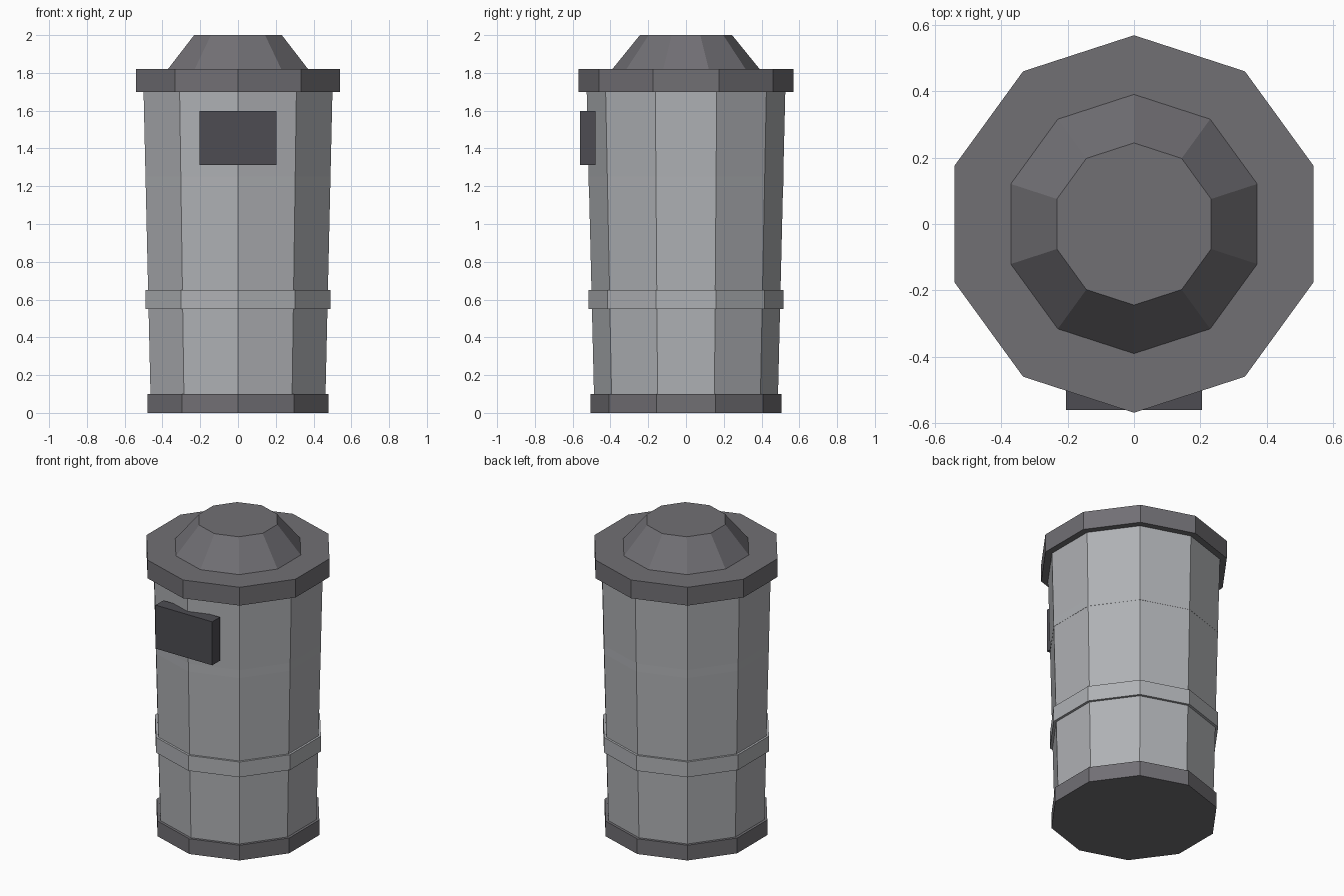
import bpy
import math

if "Cube" in bpy.data.objects:
    bpy.data.objects.remove(bpy.data.objects["Cube"], do_unlink=True)

SIDES = 10


def make_material(name, color):
    mat = bpy.data.materials.new(name)
    mat.use_nodes = True
    mat.diffuse_color = (*color, 1)
    mat.node_tree.nodes["Principled BSDF"].inputs["Base Color"].default_value = (*color, 1)
    return mat


body_grey = make_material("body grey", (0.43, 0.44, 0.46))
trim_grey = make_material("trim grey", (0.165, 0.16, 0.175))
slot_grey = make_material("slot dark grey", (0.075, 0.073, 0.085))


def drum(name, bottom, top, r_bottom, r_top, mat):
    """Flat-sided drum with a corner pointing to the front and the back."""
    bpy.ops.mesh.primitive_cone_add(
        vertices=SIDES, radius1=r_bottom, radius2=r_top, depth=top - bottom,
        location=(0, 0, (bottom + top) / 2))
    obj = bpy.context.object
    obj.name = name
    obj.data.materials.append(mat)
    return obj


# Foot and tapering body
drum("base", 0, 0.10, 0.505, 0.505, trim_grey)
drum("body", 0.05, 1.75, 0.486, 0.527, body_grey)

# Hoops around the body; the upper one is almost flush
for name, z in (("lower_band", 0.55), ("upper_band", 1.20)):
    drum(name, z, z + 0.10, 0.515, 0.515, body_grey)

# Lid rim and cap
drum("lid_rim", 1.70, 1.82, 0.568, 0.568, trim_grey)
drum("lid_cap", 1.82, 2.00, 0.39, 0.244, trim_grey)

# Opening plate on the front
bpy.ops.mesh.primitive_cube_add(size=1, location=(0, -0.52, 1.455))
plate = bpy.context.object
plate.name = "slot_plate"
plate.scale = (0.41, 0.08, 0.285)
bpy.ops.object.transform_apply(location=False, rotation=False, scale=True)
plate.data.materials.append(slot_grey)
